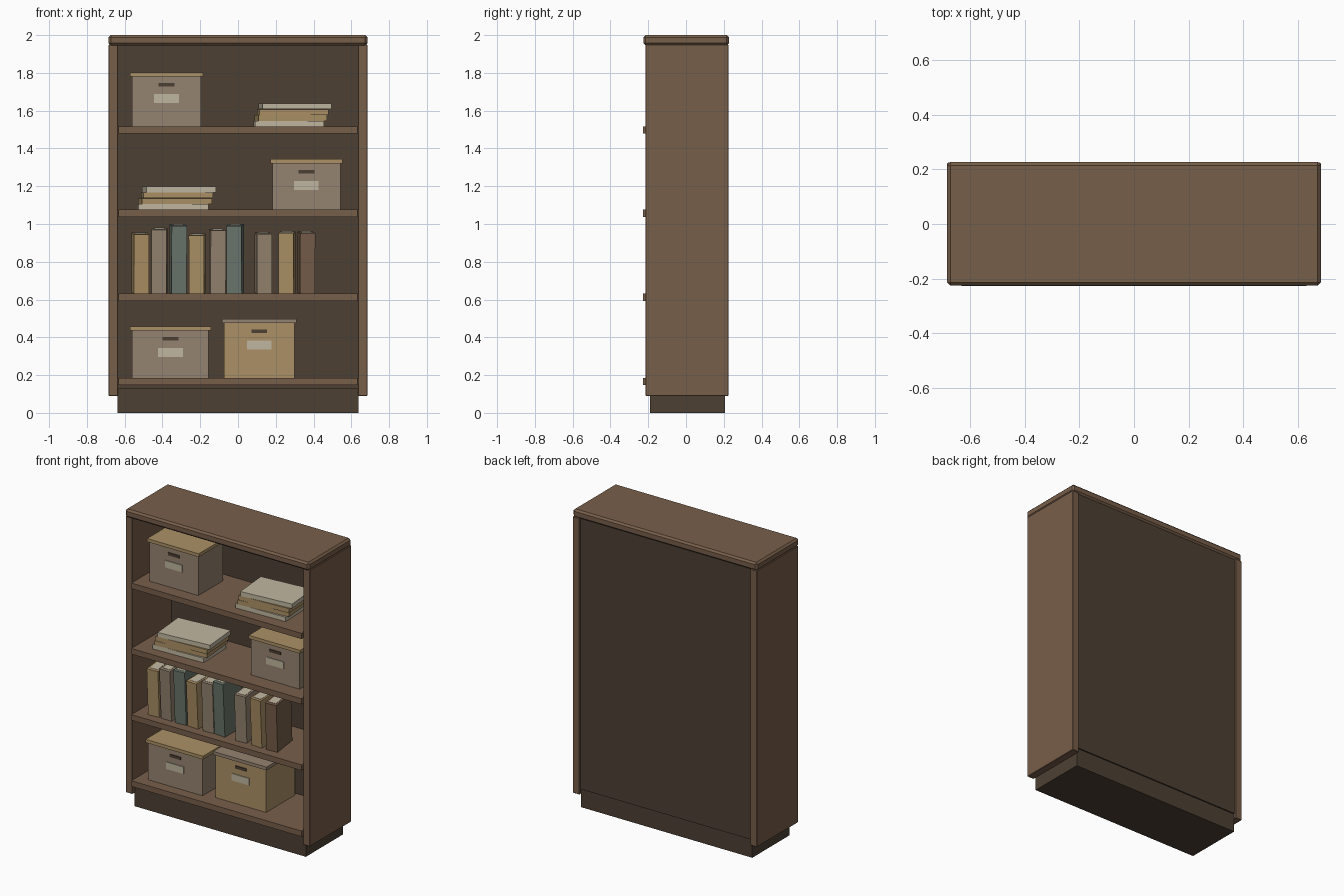
import bpy, math
from mathutils import Matrix, Vector

old = bpy.data.objects.get("Cube")
if old:
    bpy.data.objects.remove(old, do_unlink=True)


def material(name, rgb):
    m = bpy.data.materials.new(name)
    m.use_nodes = True
    m.diffuse_color = (*rgb, 1)
    m.node_tree.nodes["Principled BSDF"].inputs["Base Color"].default_value = (*rgb, 1)
    return m


WOOD = material("walnut brown", (0.187, 0.113, 0.068))
DARK = material("dark brown", (0.074, 0.051, 0.034))
TAUPE = material("taupe", (0.30, 0.23, 0.16))
TAN = material("tan", (0.41, 0.28, 0.13))
CREAM = material("cream", (0.53, 0.47, 0.35))
TEAL = material("grey teal", (0.147, 0.184, 0.15))


def block(name, x, y, z, mat, bevel=0):
    """Box spanning the (low, high) pairs x, y and z."""
    bpy.ops.mesh.primitive_cube_add(size=1)
    ob = bpy.context.object
    ob.name = name
    spans = (x, y, z)
    size = Vector([b - a for a, b in spans])
    centre = Vector([(a + b) / 2 for a, b in spans])
    ob.data.transform(Matrix.Translation(centre) @ Matrix.Diagonal((*size, 1)))
    ob.data.materials.append(mat)
    if bevel:
        mod = ob.modifiers.new("edge", "BEVEL")
        mod.width, mod.segments = bevel, 1
    return ob


# Carcass
for side, s in (("left", 1), ("right", -1)):
    block(side + "_side_panel", sorted((s * 0.635, s * 0.685)), (-0.215, 0.225),
          (0.09, 1.95), WOOD, 0.003)
block("top_board", (-0.685, 0.685), (-0.226, 0.227), (1.945, 2.0), WOOD, 0.012)
block("back_panel", (-0.637, 0.637), (0.2, 0.216), (0.125, 1.95), DARK)
block("plinth", (-0.638, 0.638), (-0.19, 0.207), (0, 0.128), DARK)

# Shelves, each slightly proud of the side panels
SHELVES = [0.185, 0.63, 1.075, 1.515]
for top in SHELVES:
    block("shelf", (-0.635, 0.635), (-0.215, 0.2), (top - 0.035, top), WOOD)
    block("shelf_lip", (-0.633, 0.633), (-0.228, -0.214), (top - 0.037, top + 0.001), WOOD)


# Storage boxes with lid, handle slot and label
def storage_box(x0, x1, shelf, height, front, depth, body, lid):
    z, top, mid = SHELVES[shelf], SHELVES[shelf] + height, (x0 + x1) / 2
    block("storage_box", (x0, x1), (front, front + depth), (z, top - 0.02), body)
    block("storage_box_lid", (x0 - 0.011, x1 + 0.011),
          (front - 0.011, front + depth + 0.011), (top - 0.022, top), lid)
    face = (front - 0.005, front + 0.002)
    block("handle_slot", (mid - 0.042, mid + 0.042), face, (top - 0.075, top - 0.056), DARK)
    block("box_label", (mid - 0.065, mid + 0.065), face, (top - 0.162, top - 0.115), CREAM)


storage_box(-0.56, -0.197, 3, 0.288, -0.14, 0.26, TAUPE, TAN)
storage_box(0.182, 0.542, 2, 0.268, -0.12, 0.26, TAUPE, TAN)
storage_box(-0.56, -0.155, 0, 0.273, -0.155, 0.28, TAUPE, TAN)
storage_box(-0.075, 0.30, 0, 0.312, -0.13, 0.31, TAN, TAUPE)


# Upright books, each a little turned and tipped
def book(x, width, height, colour, turn):
    depth = 0.18
    pose = (Matrix.Translation((x, -0.165, SHELVES[1]))
            @ Matrix.Rotation(math.radians(turn), 4, "Z")
            @ Matrix.Rotation(math.radians(3), 4, "X"))
    w = width / 2
    parts = [block("book_cover", (-w, w), (0, depth), (0, height), colour),
             block("book_pages", (-w + 0.012, w - 0.012), (0.02, depth - 0.006),
                   (height - 0.01, height + 0.002), CREAM)]
    for p in parts:
        p.matrix_world = pose


for x, height, colour, turn in [
        (-0.512, 0.315, TAN, 4), (-0.418, 0.34, TAUPE, -2), (-0.312, 0.36, TEAL, 4),
        (-0.22, 0.31, TAN, -3), (-0.105, 0.335, TAUPE, 3), (-0.02, 0.36, TEAL, -4),
        (0.14, 0.317, TAUPE, 4), (0.255, 0.322, TAN, -3), (0.368, 0.322, WOOD, 5)]:
    book(x, 0.08, height, colour, turn)


# Stacks of folders, fanned out layer by layer
def folder_stack(x, shelf, width):
    for i, colour in enumerate((CREAM, TAN, TAN, CREAM)):
        ob = block("folder", (-width / 2, width / 2), (-0.125, 0.125), (0, 0.03), colour)
        ob.location = (x + 0.011 * i, -0.025 + 0.004 * (i % 2), SHELVES[shelf] + 0.031 * i)
        ob.rotation_euler.z = math.radians((2, 5, 3, 5)[i])


folder_stack(0.268, 3, 0.365)
folder_stack(-0.345, 2, 0.37)
